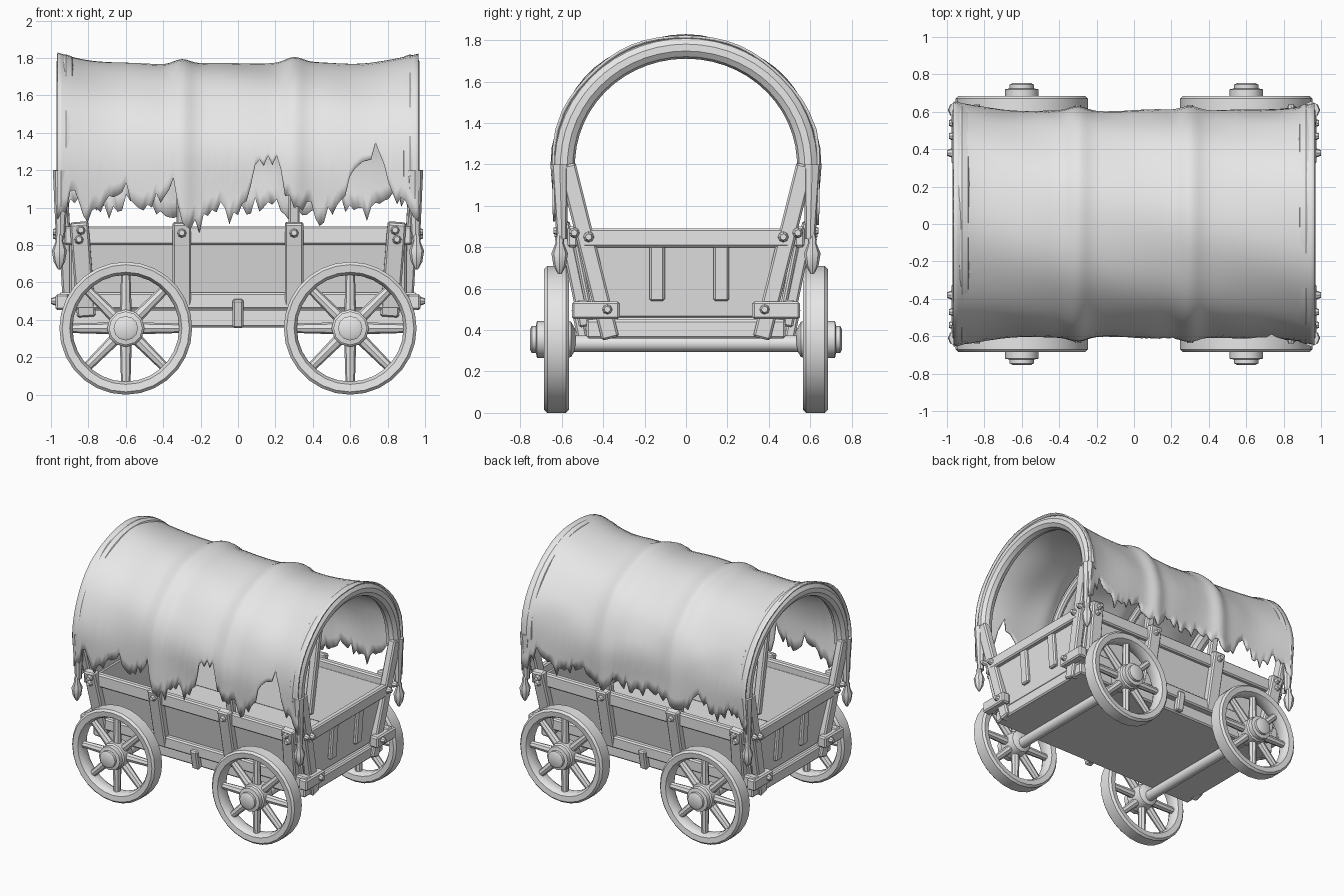
import bpy, bmesh, math, random
from mathutils import Matrix, Vector

random.seed(4)
cube = bpy.data.objects.get("Cube")
if cube:
    bpy.data.objects.remove(cube)

grey = bpy.data.materials.new("plain grey")
grey.use_nodes = True
tone = (0.8, 0.8, 0.8, 1)
grey.diffuse_color = tone
grey.node_tree.nodes["Principled BSDF"].inputs["Base Color"].default_value = tone
parts = []
ENDS = (-1, 1)


def finish(name, bm):
    bmesh.ops.recalc_face_normals(bm, faces=bm.faces)
    mesh = bpy.data.meshes.new(name)
    bm.to_mesh(mesh)
    bm.free()
    mesh.materials.append(grey)
    obj = bpy.data.objects.new(name, mesh)
    bpy.context.collection.objects.link(obj)
    parts.append(obj)
    return obj


def frame(a, b):
    """Matrix at the middle of a-b, local z along it, local x near world x."""
    z = (b - a).normalized()
    side = Vector((0, 1, 0)) if abs(z.x) > 0.9 else Vector((1, 0, 0))
    x = (side - z * side.dot(z)).normalized()
    rot = Matrix((x, z.cross(x), z)).transposed().to_4x4()
    return Matrix.Translation((a + b) / 2) @ rot


def beam(name, a, b, width, depth, bevel=0.01):
    a, b = Vector(a), Vector(b)
    bm = bmesh.new()
    bmesh.ops.create_cube(bm, size=1)
    bmesh.ops.scale(bm, vec=(width, depth, (b - a).length), verts=bm.verts)
    bmesh.ops.bevel(bm, geom=bm.edges[:], offset=bevel, segments=1, affect='EDGES')
    bm.transform(frame(a, b))
    return finish(name, bm)


def rod(name, a, b, r1, r2, sides=10):
    a, b = Vector(a), Vector(b)
    bm = bmesh.new()
    bmesh.ops.create_cone(bm, cap_ends=True, segments=sides, radius1=r1,
                          radius2=r2, depth=(b - a).length)
    bm.transform(frame(a, b))
    return finish(name, bm)


def bolt(a, direction):
    a = Vector(a)
    rod("bolt", a, a + Vector(direction) * 0.03, 0.026, 0.015, 8)


def lathe(name, profile, centre, axis, sides, closed=False):
    """Spin (radius, offset) points about an axis through centre."""
    bm = bmesh.new()
    rings = []
    for k in range(sides):
        t = 2 * math.pi * k / sides
        rings.append([bm.verts.new((r * math.cos(t), r * math.sin(t), h)) for r, h in profile])
    count = len(profile)
    for k in range(sides):
        p, q = rings[k], rings[(k + 1) % sides]
        for i in range(count if closed else count - 1):
            j = (i + 1) % count
            bm.faces.new((p[i], p[j], q[j], q[i]))
    if not closed:
        bm.faces.new([ring[0] for ring in rings])
        bm.faces.new([ring[-1] for ring in rings])
    bm.transform(Matrix.Translation(centre) @ Vector(axis).to_track_quat('Z', 'Y').to_matrix().to_4x4())
    return finish(name, bm)


def arch(a, w, h):
    """Arched section: straight legs below the springing line, an ellipse above."""
    if a < 0:
        return w + 0.02 * a, 1.2 + 0.6 * a
    return w * math.cos(a), 1.2 + h * math.sin(a)


def tube(name, points, radius, sides=10):
    """Arched tube lying in a plane of constant x."""
    bm = bmesh.new()
    rings = []
    for i, p in enumerate(points):
        d = (points[min(i + 1, len(points) - 1)] - points[max(i - 1, 0)]).normalized()
        n = d.cross(Vector((1, 0, 0)))
        turns = [2 * math.pi * k / sides for k in range(sides)]
        rings.append([bm.verts.new(p + radius * (math.cos(t) * n + math.sin(t) * Vector((1, 0, 0))))
                      for t in turns])
    for p, q in zip(rings, rings[1:]):
        for k in range(sides):
            m = (k + 1) % sides
            bm.faces.new((p[k], p[m], q[m], q[k]))
    bm.faces.new(rings[0])
    bm.faces.new(rings[-1])
    return finish(name, bm)


# Wheels and axles
tyre = [(0.285, -0.03), (0.3, -0.055), (0.34, -0.06), (0.355, -0.045),
        (0.355, 0.045), (0.34, 0.06), (0.3, 0.055), (0.285, 0.03)]
hub = [(0.05, -0.09), (0.085, -0.07), (0.1, 0), (0.1, 0.05), (0.09, 0.06),
       (0.09, 0.095), (0.065, 0.1), (0.065, 0.12), (0.05, 0.128)]
for ex in ENDS:
    rod("axle", (ex * 0.6, -0.58, 0.335), (ex * 0.6, 0.58, 0.335), 0.04, 0.04, 12)
    for sy in ENDS:
        c = Vector((ex * 0.6, sy * 0.625, 0.355))
        lathe("wheel_rim", tyre, c, (0, sy, 0), 28, True)
        lathe("wheel_hub", hub, c, (0, sy, 0), 12)
        for k in range(8):
            d = Vector((math.cos(k * math.pi / 4), 0, math.sin(k * math.pi / 4)))
            rod("wheel_spoke", c + d * 0.07, c + d * 0.3, 0.032, 0.025, 8)

# Wagon bed
beam("bed_floor", (-0.88, 0, 0.41), (0.88, 0, 0.41), 0.96, 0.1)
for ex in ENDS:
    beam("bed_cross_beam", (ex * 0.87, -0.48, 0.405), (ex * 0.87, 0.48, 0.405), 0.08, 0.09)


def wall_y(z):
    return 0.46 + 0.2 * (z - 0.46)


# Sloped sides with rails, posts and bolts
for sy in ENDS:
    def at(x, z, out=0.0):
        return (x, sy * (wall_y(z) + out), z)
    beam("side_panel", at(0, 0.45), at(0, 0.85), 1.8, 0.03)
    beam("side_top_rail", at(-0.93, 0.85, 0.01), at(0.93, 0.85, 0.01), 0.05, 0.1)
    beam("side_bottom_rail", at(-0.96, 0.5, 0.03), at(0.96, 0.5, 0.03), 0.06, 0.09)
    beam("brake_block", at(0, 0.36, 0.06), at(0, 0.51, 0.06), 0.06, 0.05)
    for ex in ENDS:
        beam("side_post", at(ex * 0.3, 0.46, 0.035), at(ex * 0.3, 0.92, 0.04), 0.1, 0.06)
        beam("bow_pole", at(ex * 0.3, 0.5, -0.03), (ex * 0.3, sy * 0.575, 1.25), 0.06, 0.05)
        beam("side_corner_post", at(ex * 0.81, 0.42, 0.035), at(ex * 0.85, 0.92, 0.04), 0.1, 0.06)
        bolt(at(ex * 0.3, 0.865, 0.065), (0, sy, 0))
        bolt(at(ex * 0.84, 0.88, 0.065), (0, sy, 0))
        bolt(at(ex * 0.85, 0.83, 0.065), (0, sy, 0))

# Ends with slats, leaning posts, clamps and hanging tassels
for ex in ENDS:
    beam("end_panel", (ex * 0.87, 0, 0.46), (ex * 0.91, 0, 0.83), 0.025, 0.9)
    beam("end_top_rail", (ex * 0.93, -0.5, 0.845), (ex * 0.93, 0.5, 0.845), 0.05, 0.09)
    for y in (-0.14, 0.17):
        beam("end_slat", (ex * 0.905, y, 0.54), (ex * 0.925, y, 0.82), 0.035, 0.075)
    for sy in ENDS:
        beam("end_post", (ex * 0.9, sy * 0.365, 0.36), (ex * 0.945, sy * 0.575, 1.2), 0.06, 0.085)
        beam("end_clamp", (ex * 0.94, sy * 0.32, 0.495), (ex * 0.94, sy * 0.55, 0.495), 0.07, 0.085)
        bolt((ex * 0.96, sy * 0.47, 0.85), (ex, 0, 0))
        bolt((ex * 0.97, sy * 0.38, 0.5), (ex, 0, 0))
        bolt((ex * 0.96, sy * 0.54, 0.87), (ex, 0, 0))
        tassel = [(0.012, 0.1), (0.022, 0.07), (0.02, 0.05), (0.04, 0), (0.03, -0.06), (0.008, -0.1)]
        lathe("corner_tassel", tassel, (ex * 0.955, sy * 0.61, 0.77), (0, 0, 1), 8)
        rod("corner_rope", (ex * 0.95, sy * 0.6, 0.84), (ex * 0.945, sy * 0.61, 1.2), 0.024, 0.045, 8)

# Bows under the cover and thick end hoops
for x, w, h, r in ((-0.92, 0.59, 0.565, 0.054), (0.92, 0.59, 0.565, 0.054),
                   (-0.3, 0.585, 0.555, 0.03), (0.3, 0.585, 0.555, 0.03)):
    path = []
    for i in range(29):
        t = -0.06 + i / 28 * (math.pi + 0.12)
        path.append(Vector((x, w * math.cos(t), 1.2 + h * math.sin(t))))
    tube("end_hoop" if abs(x) > 0.5 else "inner_bow", path, r)

# Torn canvas cover
front_tear = [(-0.97, 0.93), (-0.88, 1.08), (-0.8, 0.94), (-0.6, 1.1), (-0.54, 0.95),
              (-0.45, 1.04), (-0.34, 1.12), (-0.3, 0.91), (-0.21, 0.9), (-0.13, 1.03),
              (-0.02, 0.93), (0.06, 1.08), (0.1, 1.28), (0.23, 1.23), (0.26, 1.06),
              (0.38, 1.0), (0.45, 0.93), (0.6, 1.13), (0.75, 1.34), (0.81, 1.08), (0.97, 0.92)]
back_tear = [(-0.97, 0.92), (-0.85, 1.08), (-0.7, 0.97), (-0.5, 1.1), (-0.4, 0.95),
             (-0.2, 1.03), (0, 0.97), (0.2, 1.06), (0.3, 0.93), (0.5, 1.05),
             (0.7, 0.96), (0.85, 1.08), (0.97, 0.9)]


def tear_at(tear, x):
    for (x0, z0), (x1, z1) in zip(tear, tear[1:]):
        if x <= x1:
            return z0 + (z1 - z0) * (x - x0) / (x1 - x0)
    return tear[-1][1]


def swell(x):
    ridge = 0.028 * math.exp(-((abs(x) - 0.3) / 0.06) ** 2)
    return ridge + 0.05 * max(0, (abs(x) - 0.6) / 0.35) ** 2


bm = bmesh.new()
columns = []
n_cols, n_top, n_low = 84, 22, 6
for c in range(n_cols + 1):
    x = -0.965 + 1.93 * c / n_cols
    s = swell(x)
    jag = 0 if abs(x) > 0.93 else 0.045
    starts = [(tear_at(t, x) + random.uniform(-jag, jag) - 1.2) / 0.6 for t in (front_tear, back_tear)]
    knee = 0.42
    rows = [(-1, starts[0] + (knee - starts[0]) * i / n_low) for i in range(n_low)]
    for i in range(n_top + 1):
        t = knee + (math.pi - 2 * knee) * i / n_top
        rows.append((-1, t))
    rows += [(1, knee + (starts[1] - knee) * i / n_low) for i in range(1, n_low + 1)]
    column = []
    for side, a in rows:
        fold = 0.007 * math.sin(9 * x + 5 * a) * math.cos(4 * x - 3 * a)
        y, z = arch(a, 0.603 + s * 0.8 + fold, 0.567 + s + fold)
        column.append(bm.verts.new((x, side * y, z)))
    columns.append(column)
for p, q in zip(columns, columns[1:]):
    for i in range(len(p) - 1):
        bm.faces.new((p[i], q[i], q[i + 1], p[i + 1]))
cover = finish("canvas_cover", bm)
skin = cover.modifiers.new("thickness", 'SOLIDIFY')
skin.thickness = 0.01
skin.offset = 0

# Smooth shading with sharp edges kept
bpy.ops.object.select_all(action='DESELECT')
for obj in parts:
    obj.select_set(True)
bpy.context.view_layer.objects.active = parts[0]
bpy.ops.object.shade_smooth_by_angle(angle=math.radians(35))
